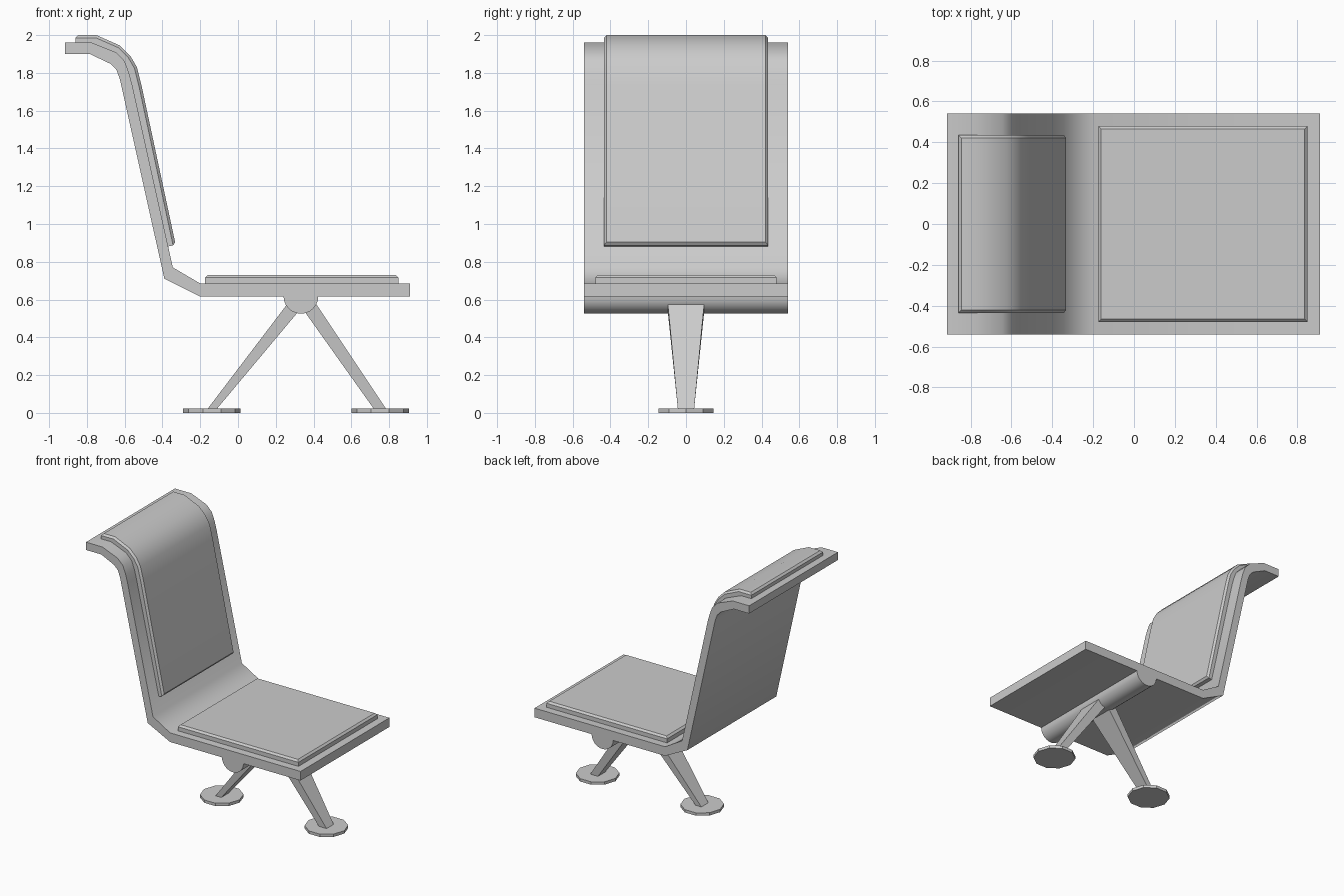
import bpy, bmesh
from math import sin, cos, pi, radians

if "Cube" in bpy.data.objects:
    bpy.data.objects.remove(bpy.data.objects["Cube"])


def loft(name, ring_a, ring_b, smooth=None, bevel_ids=None, bevel=0.014):
    """Closed solid between two matching rings; bevel_ids = range of padded outer points."""
    bm = bmesh.new()
    a = [bm.verts.new(p) for p in ring_a]
    b = [bm.verts.new(p) for p in ring_b]
    n = len(a)
    bm.faces.new(a)
    bm.faces.new(b[::-1])
    for i in range(n):
        j = (i + 1) % n
        bm.faces.new((a[i], a[j], b[j], b[i]))
    bmesh.ops.recalc_face_normals(bm, faces=bm.faces)
    if bevel_ids:
        edges = [bm.edges.get((a[i], b[i])) for i in (bevel_ids[0], bevel_ids[-1])]
        for i in bevel_ids[:-1]:
            edges += [bm.edges.get((a[i], a[i + 1])), bm.edges.get((b[i], b[i + 1]))]
        bmesh.ops.bevel(bm, geom=edges, offset=bevel, segments=1,
                        affect='EDGES', profile=0.5)
    me = bpy.data.meshes.new(name)
    bm.to_mesh(me)
    bm.free()
    ob = bpy.data.objects.new(name, me)
    bpy.context.collection.objects.link(ob)
    if smooth:
        bpy.context.view_layer.objects.active = ob
        bpy.ops.object.select_all(action='DESELECT')
        ob.select_set(True)
        bpy.ops.object.shade_smooth_by_angle(angle=radians(smooth))
    return ob


def prism(name, profile, w, **kw):
    """Side profile (x, z) extruded across the width."""
    return loft(name, [(x, -w, z) for x, z in profile], [(x, w, z) for x, z in profile], **kw)


# One-piece shell: seat, lumbar bend, backrest and rolled top
shell_front = [(0.91, 0.685), (-0.20, 0.685), (-0.345, 0.77), (-0.561, 1.74), (-0.577, 1.80),
               (-0.60, 1.862), (-0.645, 1.908), (-0.775, 1.96), (-0.915, 1.96)]
shell_back = [(-0.915, 1.90), (-0.785, 1.90), (-0.675, 1.848), (-0.643, 1.815),
              (-0.625, 1.765), (-0.39, 0.71), (-0.20, 0.615), (0.91, 0.615)]
prism("shell", shell_front + shell_back, 0.54, smooth=60)

# Seat pad
prism("seat_pad", [(-0.175, 0.68), (-0.175, 0.73), (0.85, 0.73), (0.85, 0.68)], 0.48,
      bevel_ids=[1, 2])

# Back pad following the shell curve
pad_front = [(-0.33, 0.89), (-0.51, 1.73), (-0.535, 1.83), (-0.57, 1.89),
             (-0.625, 1.945), (-0.75, 2.0), (-0.86, 2.0)]
pad_back = [(-0.86, 1.955), (-0.776, 1.955), (-0.648, 1.904), (-0.604, 1.86),
            (-0.58, 1.80), (-0.565, 1.74), (-0.374, 0.88)]
prism("back_pad", pad_front + pad_back, 0.435, smooth=35, bevel_ids=list(range(7)))

# Half-round beam under the seat
beam = [(0.333 + 0.092 * cos(pi + pi * i / 12), 0.617 + 0.092 * sin(pi + pi * i / 12))
        for i in range(13)]
prism("beam", beam, 0.54, smooth=35)


def foot_ring(cx, z):
    return [(cx + 0.152 * cos(2 * pi * i / 10), 0.152 * sin(2 * pi * i / 10), z)
            for i in range(10)]


def leg_ring(p, q, w):
    return [(p[0], -w, p[1]), (q[0], -w, q[1]), (q[0], w, q[1]), (p[0], w, p[1])]


# Tapered splayed legs with disc feet
for name, cx, low, top in (
        ("rear", -0.138, ((-0.162, 0.02), (-0.113, 0.02)), ((0.26, 0.575), (0.32, 0.537))),
        ("front", 0.752, ((0.785, 0.02), (0.72, 0.02)), ((0.415, 0.575), (0.355, 0.533)))):
    loft(name + "_leg", leg_ring(*low, 0.043), leg_ring(*top, 0.096))
    loft(name + "_foot", foot_ring(cx, 0), foot_ring(cx, 0.022))
